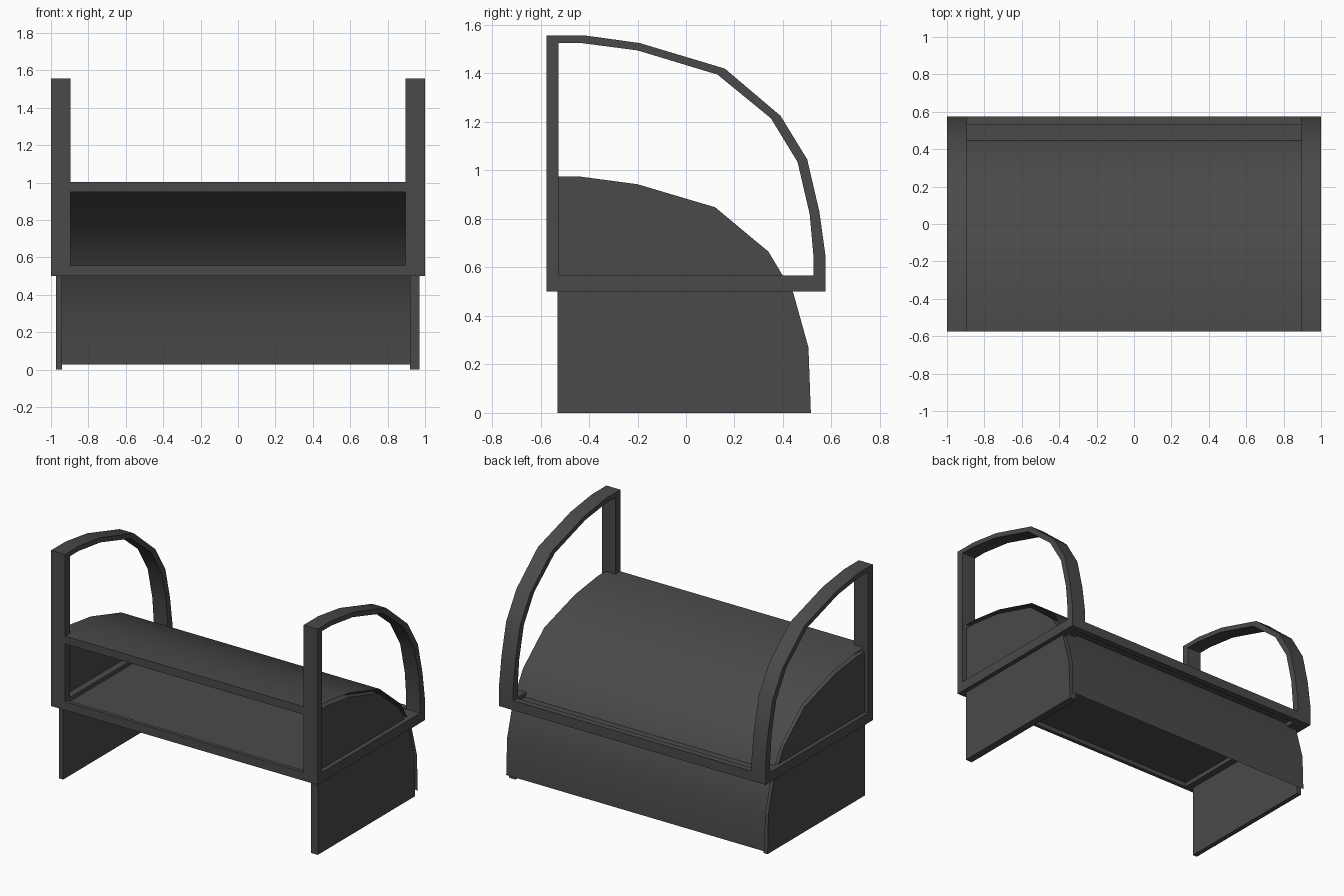
import bpy, bmesh, math
from mathutils import Vector

if "Cube" in bpy.data.objects:
    bpy.data.objects.remove(bpy.data.objects["Cube"])

dark = bpy.data.materials.new("dark_grey")
dark.diffuse_color = (.068, .068, .068, 1)
dark.use_nodes = True
dark.node_tree.nodes["Principled BSDF"].inputs["Base Color"].default_value = dark.diffuse_color


def finish(name, bm):
    bmesh.ops.recalc_face_normals(bm, faces=bm.faces)
    me = bpy.data.meshes.new(name)
    bm.to_mesh(me)
    bm.free()
    me.materials.append(dark)
    ob = bpy.data.objects.new(name, me)
    bpy.context.collection.objects.link(ob)
    return ob


def box(name, x, y, z):
    bm = bmesh.new()
    bmesh.ops.create_cube(bm, size=1)
    for v in bm.verts:
        v.co = [(r[0] + r[1]) / 2 + c * (r[1] - r[0]) for r, c in zip((x, y, z), v.co)]
    return finish(name, bm)


def band(name, outer, inner, x0, x1):
    """Closed solid frame between two matching y-z outlines, from x0 to x1."""
    bm = bmesh.new()
    rings = [[bm.verts.new((x, y, z)) for x, (y, z) in
              ((x0, o), (x1, o), (x1, i), (x0, i))] for o, i in zip(outer, inner)]
    for k, a in enumerate(rings):
        b = rings[(k + 1) % len(rings)]
        for j in range(4):
            m = (j + 1) % 4
            bm.faces.new((a[j], a[m], b[m], b[j]))
    return finish(name, bm)


def slab(name, outline, x0, x1):
    """Solid plate with a y-z outline."""
    bm = bmesh.new()
    face = bm.faces.new([bm.verts.new((x0, y, z)) for y, z in outline])
    ext = bmesh.ops.extrude_face_region(bm, geom=[face])
    for v in ext["geom"]:
        if isinstance(v, bmesh.types.BMVert):
            v.co.x = x1
    return finish(name, bm)


def sheet(name, pts, x0, x1):
    """Thin single-sided sheet following a y-z path."""
    bm = bmesh.new()
    rows = [[bm.verts.new((x, y, z)) for x in (x0, x1)] for y, z in pts]
    for a, b in zip(rows, rows[1:]):
        bm.faces.new((a[0], a[1], b[1], b[0]))
    return finish(name, bm)


def outset(pts, d):
    """Move an open polyline outward (to its left side)."""
    out = []
    for i, p in enumerate(pts):
        a, b = Vector(pts[max(i - 1, 0)]), Vector(pts[min(i + 1, len(pts) - 1)])
        t = (b - a).normalized()
        out.append((p[0] - t.y * d, p[1] + t.x * d))
    return out


def smooth(ob, degrees):
    bpy.ops.object.select_all(action='DESELECT')
    bpy.context.view_layer.objects.active = ob
    ob.select_set(True)
    bpy.ops.object.shade_smooth_by_angle(angle=math.radians(degrees))


# Side arches with closed bottom rail
arch_out = [(-.575, .5), (-.575, 1.557), (-.42, 1.557), (-.19, 1.525), (.16, 1.42),
            (.39, 1.225), (.5, 1.045), (.55, .83), (.575, .65), (.575, .5)]
arch_in = [(-.525, .567), (-.525, 1.525), (-.43, 1.525), (-.2, 1.495), (.13, 1.395),
           (.35, 1.215), (.46, 1.035), (.51, .82), (.525, .655), (.525, .567)]
smooth(band("left_arch", arch_out, arch_in, -1, -.895), 40)
smooth(band("right_arch", arch_out, arch_in, .895, 1), 40)

# Curved side panels that also act as legs
curve = [(-.44, .975), (-.2, .943), (.12, .848), (.34, .665), (.443, .493), (.505, .27), (.515, 0)]
panel = [(-.53, 0), (-.53, .975)] + curve
slab("left_panel", panel, -.973, -.941)
slab("right_panel", panel, .92, .97)

# Curved cover, standing slightly outside the panels
cover = [(-.55, .975)] + curve[:-1] + [(.514, .027)]
smooth(sheet("curved_cover", outset(cover, .028), -.97, .97), 45)

# Front and rear rails, top front beam and floor
box("front_rail", (-.895, .895), (-.575, -.55), (.5, .558))
box("rear_rail", (-.895, .895), (.533, .575), (.5, .565))
box("front_beam", (-.895, .895), (-.575, -.55), (.95, 1.003))
box("floor", (-.9, .9), (-.555, .54), (.53, .54))
